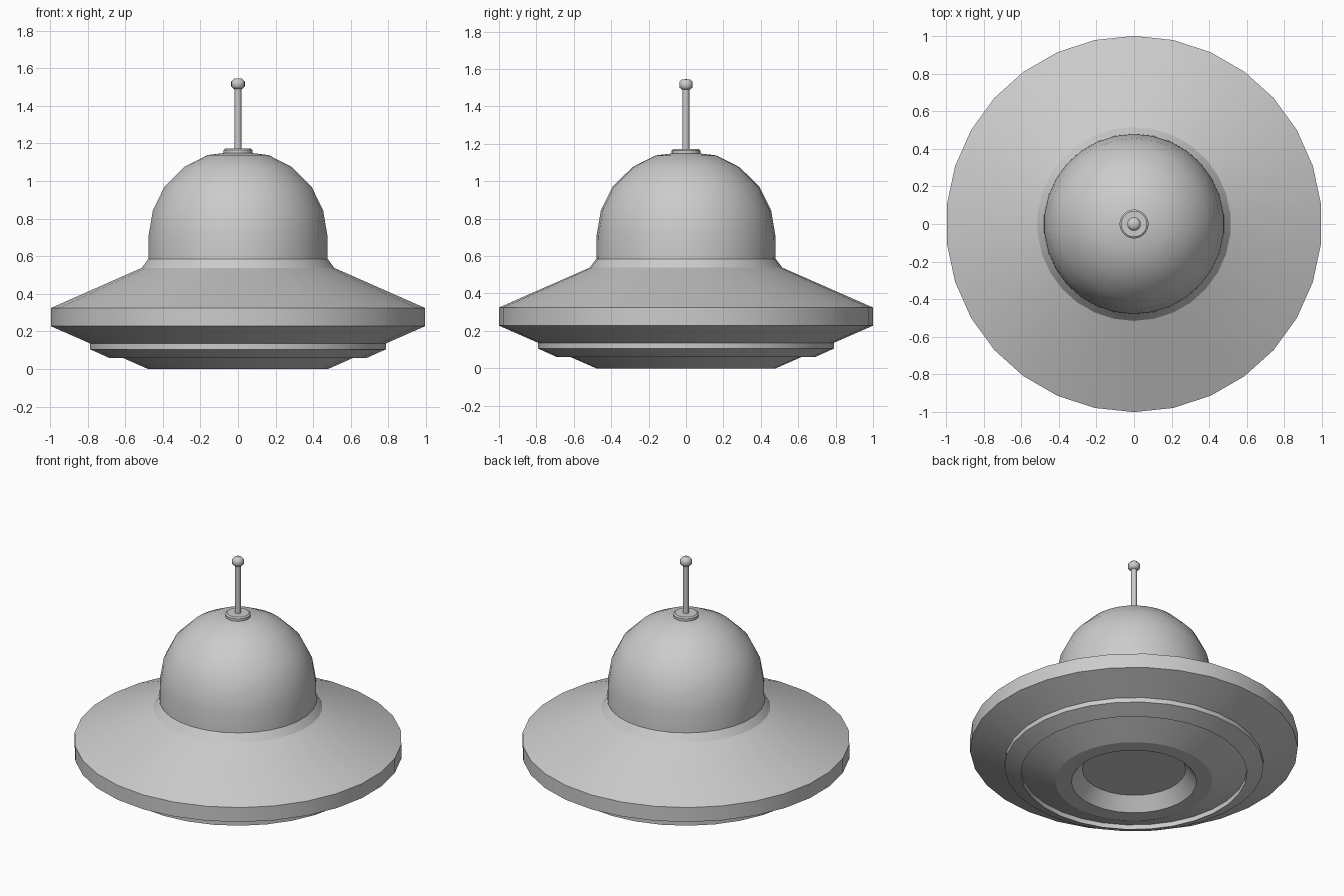
import bpy, math

if "Cube" in bpy.data.objects:
    bpy.data.objects.remove(bpy.data.objects["Cube"])


def lathe(name, profile, sides, angle=30):
    """Spin a list of (radius, z) points round the z axis."""
    verts, faces, rings = [], [], []
    for r, z in profile:
        start = len(verts)
        if r == 0:
            verts.append((0, 0, z))
            rings.append([start] * sides)
        else:
            for i in range(sides):
                a = math.pi / 2 + 2 * math.pi * i / sides
                verts.append((r * math.cos(a), r * math.sin(a), z))
            rings.append(list(range(start, start + sides)))
    for low, high in zip(rings, rings[1:]):
        for i in range(sides):
            j = (i + 1) % sides
            quad = [low[i], low[j], high[j], high[i]]
            faces.append(list(dict.fromkeys(quad)))
    mesh = bpy.data.meshes.new(name)
    mesh.from_pydata(verts, [], faces)
    obj = bpy.data.objects.new(name, mesh)
    bpy.context.collection.objects.link(obj)
    bpy.ops.object.select_all(action='DESELECT')
    obj.select_set(True)
    bpy.context.view_layer.objects.active = obj
    bpy.ops.object.shade_smooth_by_angle(angle=math.radians(angle))
    return obj


# Saucer body: recessed hatch, lower cone, rim, upper cone and collar
lathe("saucer_hull", [
    (0, 0.085), (0.315, 0.085), (0.382, 0), (0.48, 0), (1, 0.228),
    (1, 0.325), (0.515, 0.538), (0.48, 0.585)], 30, 20)

# Raised ring under the saucer
lathe("underside_ring", [
    (0.69, 0.095), (0.69, 0.06), (0.79, 0.105), (0.79, 0.138)], 30)

# Cockpit dome
lathe("dome", [
    (0.48, 0.575), (0.478, 0.71), (0.455, 0.845), (0.393, 0.97),
    (0.287, 1.075), (0.163, 1.138), (0, 1.158)], 30, 40)

# Antenna: base disc, rod and rounded tip
lathe("antenna_base", [(0.077, 1.145), (0.077, 1.165), (0.068, 1.172), (0, 1.172)], 24)
lathe("antenna_rod", [(0.018, 1.165), (0.018, 1.5)], 12, 40)
lathe("antenna_tip", [
    (0, 1.488), (0.022, 1.49), (0.036, 1.502), (0.036, 1.53),
    (0.022, 1.544), (0, 1.546)], 16, 60)
